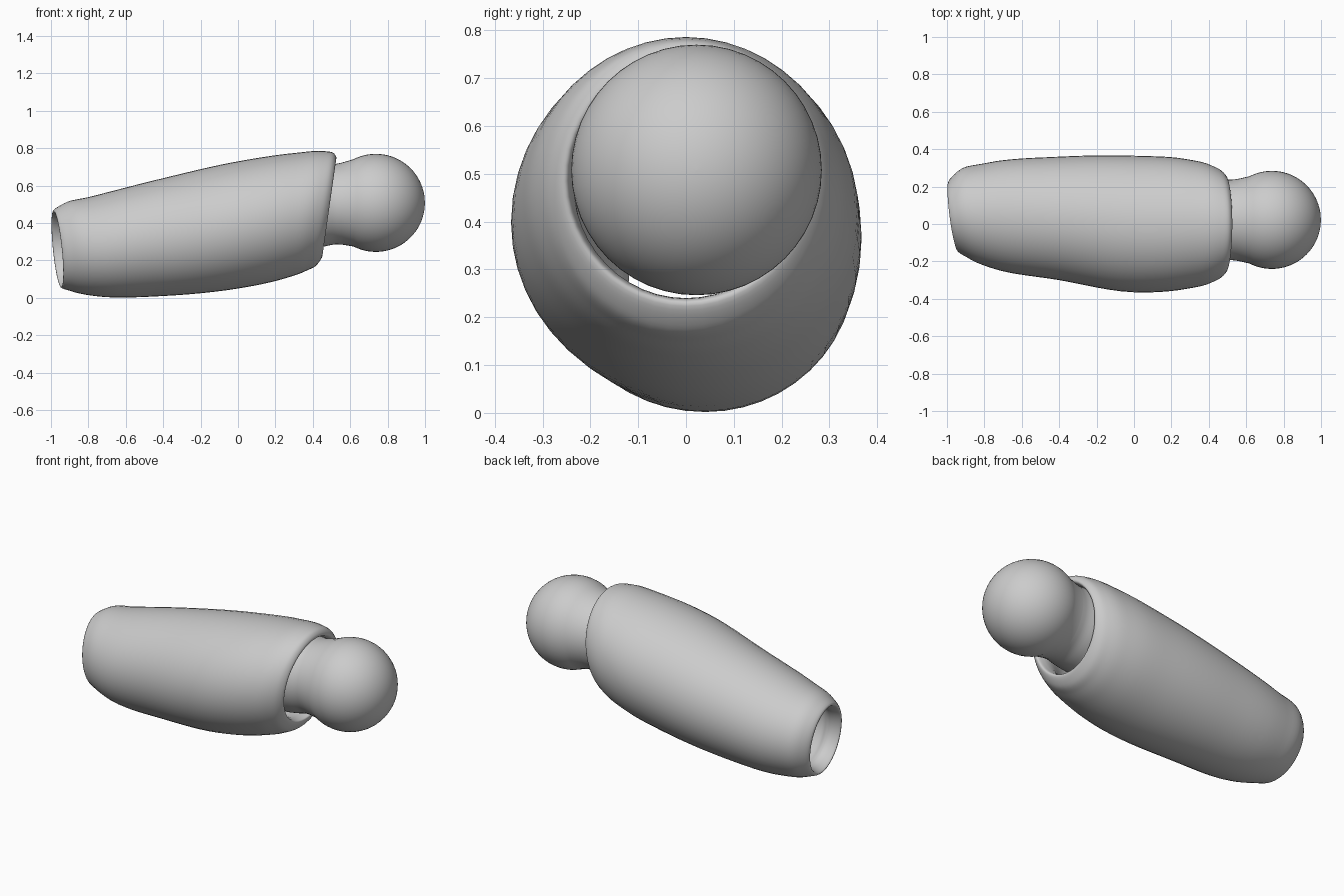
import bpy
import bmesh
from math import sin, cos, pi
from mathutils import Vector

cube = bpy.data.objects.get("Cube")
if cube:
    bpy.data.objects.remove(cube, do_unlink=True)

GREY = (0.6, 0.6, 0.6, 1)
grey = bpy.data.materials.new("plain grey")
grey.use_nodes = True
grey.diffuse_color = GREY
grey.node_tree.nodes["Principled BSDF"].inputs["Base Color"].default_value = GREY


def spline(stations, steps, closed):
    """Smooth curve through the stations, whatever they hold."""
    pts = [Vector(s) for s in stations]
    n = len(pts)

    def at(i):
        return pts[i % n] if closed else pts[max(0, min(i, n - 1))]

    out = []
    for i in range(n if closed else n - 1):
        p, q, r, s = (at(i + k) for k in (-1, 0, 1, 2))
        # tangents follow the station spacing along the length
        d0, d1, d2 = (max((b - a).length, 1e-4) for a, b in ((p, q), (q, r), (r, s)))
        m1 = ((r - q) / d1 * d0 + (q - p) / d0 * d1) * (d1 / (d0 + d1))
        m2 = ((s - r) / d2 * d1 + (r - q) / d1 * d2) * (d1 / (d1 + d2))
        for k in range(steps):
            t = k / steps
            out.append(q * (2*t**3 - 3*t*t + 1) + m1 * (t**3 - 2*t*t + t)
                       + r * (3*t*t - 2*t**3) + m2 * (t**3 - t*t))
    if not closed:
        out.append(pts[-1])
    return out


def loft(name, stations, sides, closed):
    """Skin over sheared ellipses: x, y, z, half width, half height, lean in y, lean in z."""
    bm = bmesh.new()
    rings = []
    for x, y, z, ry, rz, lean_y, lean_z in stations:
        ring = []
        for k in range(sides):
            a = 2 * pi * k / sides
            dy, dz = ry * cos(a), rz * sin(a)
            ring.append(bm.verts.new((x + lean_y*dy + lean_z*dz, y + dy, z + dz)))
        rings.append(ring)
    pairs = list(zip(rings, rings[1:]))
    if closed:
        pairs.append((rings[-1], rings[0]))
    else:
        bm.faces.new(rings[0])
        bm.faces.new(rings[-1])
    for a, b in pairs:
        for k in range(sides):
            j = (k + 1) % sides
            bm.faces.new((a[k], a[j], b[j], b[k]))
    bmesh.ops.recalc_face_normals(bm, faces=bm.faces)
    for f in bm.faces:
        f.smooth = True
    mesh = bpy.data.meshes.new(name)
    bm.to_mesh(mesh)
    bm.free()
    mesh.materials.append(grey)
    obj = bpy.data.objects.new(name, mesh)
    bpy.context.collection.objects.link(obj)
    return obj


# Hollow sleeve: outer skin, wide rim, inner wall, back to the narrow rim
sleeve = [
    (-.965, .04, .26, .18, .2, -.13, -.1),
    (-.91, .05, .27, .235, .235, -.12, -.09),
    (-.78, .045, .275, .28, .265, -.06, -.05),
    (-.4, .03, .325, .33, .315, 0, 0),
    (0, 0, .39, .365, .34, 0, 0),
    (.28, 0, .44, .347, .335, 0, .08),
    (.41, 0, .465, .315, .32, 0, .14),
    (.465, 0, .475, .285, .3, 0, .15),
    (.487, 0, .485, .25, .255, 0, .14),
    (.44, 0, .48, .235, .24, 0, .12),
    (.25, 0, .43, .28, .27, 0, .05),
    (-.4, .03, .32, .27, .255, 0, 0),
    (-.8, .045, .272, .21, .205, 0, 0),
    (-.92, .042, .262, .165, .18, -.12, -.09),
]
loft("sleeve", spline(sleeve, 6, True), 48, True)

# Ball joint with a short neck that flares inside the sleeve
R, CX, CY, CZ = .262, .737, .022, .508
neck = [(.2, .12), (.26, .19), (.36, .225), (.45, .222), (.52, .215), (.56, .22)]
ball = [(CX + R * cos(a), R * sin(a)) for a in (pi * k / 40 for k in range(26, 0, -1))]
profile = [tuple(p) for p in spline(neck, 4, False)] + ball + [(CX + R, .0005)]
loft("ball_joint", [(x, CY, CZ - .09 * max(0, .6 - x), r, r, 0, 0) for x, r in profile], 48, False)
